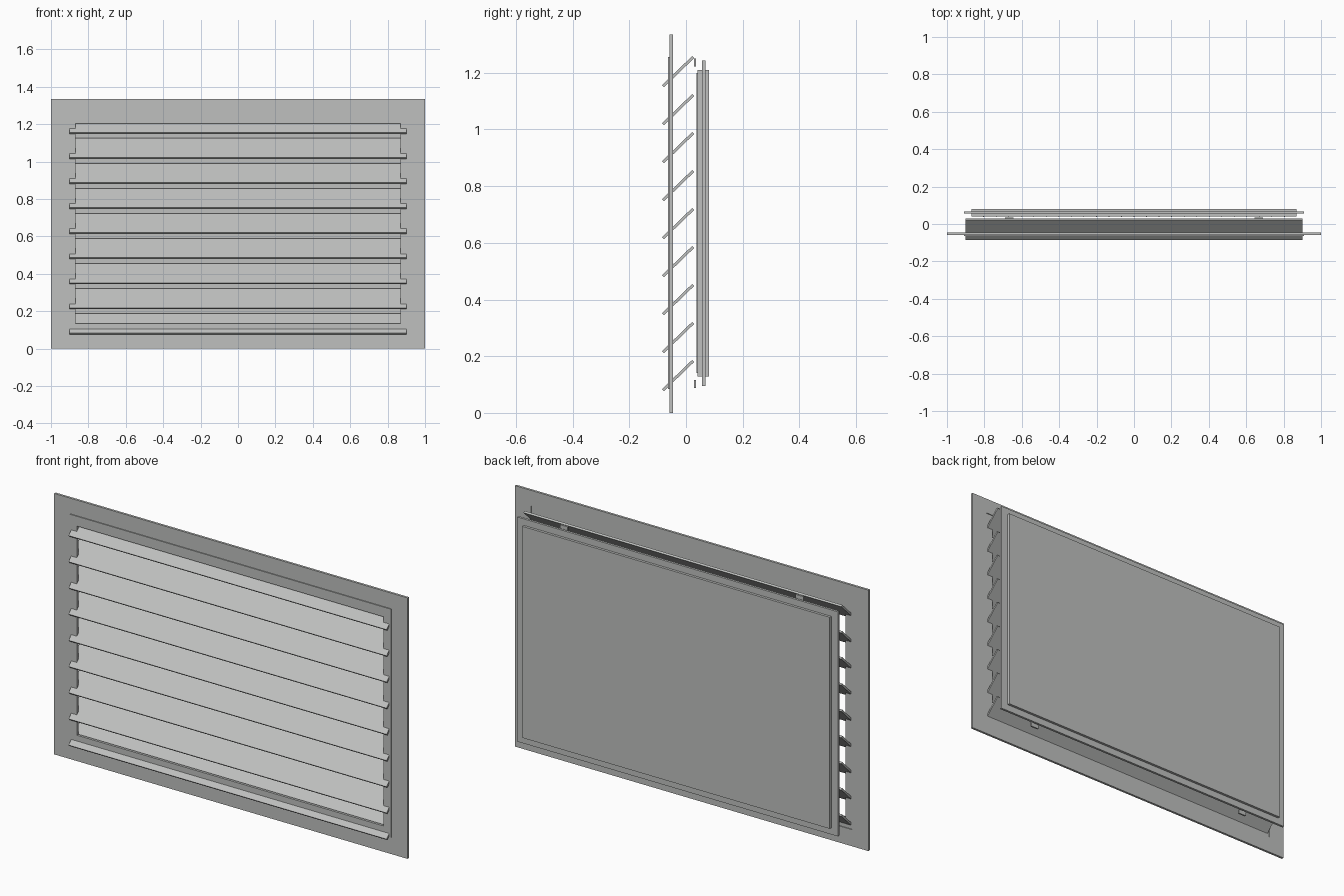
import bpy, bmesh, math
from mathutils import Matrix

if "Cube" in bpy.data.objects:
    bpy.data.objects.remove(bpy.data.objects["Cube"])

grey = bpy.data.materials.new("metal grey")
grey.diffuse_color = (0.52, 0.53, 0.52, 1)
grey.use_nodes = True
grey.node_tree.nodes["Principled BSDF"].inputs["Base Color"].default_value = grey.diffuse_color


def finish(name, bm):
    mesh = bpy.data.meshes.new(name)
    bmesh.ops.recalc_face_normals(bm, faces=bm.faces)
    bm.to_mesh(mesh)
    bm.free()
    mesh.materials.append(grey)
    obj = bpy.data.objects.new(name, mesh)
    bpy.context.collection.objects.link(obj)
    return obj


def box(name, x, y, z, tilt=0):
    """Box from (min, max) ranges, optionally tilted about its long axis."""
    bm = bmesh.new()
    size = [r[1] - r[0] for r in (x, y, z)]
    mid = [(r[1] + r[0]) / 2 for r in (x, y, z)]
    m = Matrix.Translation(mid) @ Matrix.Rotation(tilt, 4, 'X') @ Matrix.Diagonal((*size, 1))
    bmesh.ops.create_cube(bm, size=1, matrix=m)
    return finish(name, bm)


def ring(name, outer, inner, y):
    """Rectangular ring; outer and inner are (half width, z low, z high)."""
    bm = bmesh.new()

    def loop(r, yy):
        w, lo, hi = r
        return [bm.verts.new((px, yy, pz)) for px, pz in ((-w, lo), (w, lo), (w, hi), (-w, hi))]

    loops = [loop(outer, y[0]), loop(inner, y[0]), loop(inner, y[1]), loop(outer, y[1])]
    for a, b in zip(loops, loops[1:] + loops[:1]):
        for i in range(4):
            j = (i + 1) % 4
            bm.faces.new((a[i], a[j], b[j], b[i]))
    return finish(name, bm)


# Flat wall frame with a slightly raised inner rim
ring("wall_frame", (1.0, 0.0, 1.335), (0.91, 0.085, 1.255), (-0.058, -0.046))
ring("inner_rim", (0.91, 0.085, 1.255), (0.868, 0.135, 1.205), (-0.063, -0.050))

# Tilted louvre slats
for i in range(9):
    zc = 0.132 + i * 0.134
    box(f"slat_{i + 1}", (-0.9, 0.9), (-0.102, 0.046), (zc - 0.005, zc + 0.005),
        math.radians(44)).location.y = 0

# Rear panel with a flange around its edge
box("rear_panel", (-0.87, 0.87), (0.041, 0.081), (0.128, 1.21))
ring("rear_flange", (0.908, 0.094, 1.243), (0.868, 0.13, 1.208), (0.056, 0.068))

# Thin vertical wires on the front of the rear panel
for i in range(-12, 13):
    x = i * 0.067
    box("panel_wire", (x - 0.002, x + 0.002), (0.037, 0.041), (0.14, 1.2))

# Small mounting clips behind the top and bottom slats
for x in (-0.667, 0.667):
    for z in (0.102, 1.236):
        box("clip", (x - 0.022, x + 0.022), (0.028, 0.036), (z - 0.014, z + 0.014))
